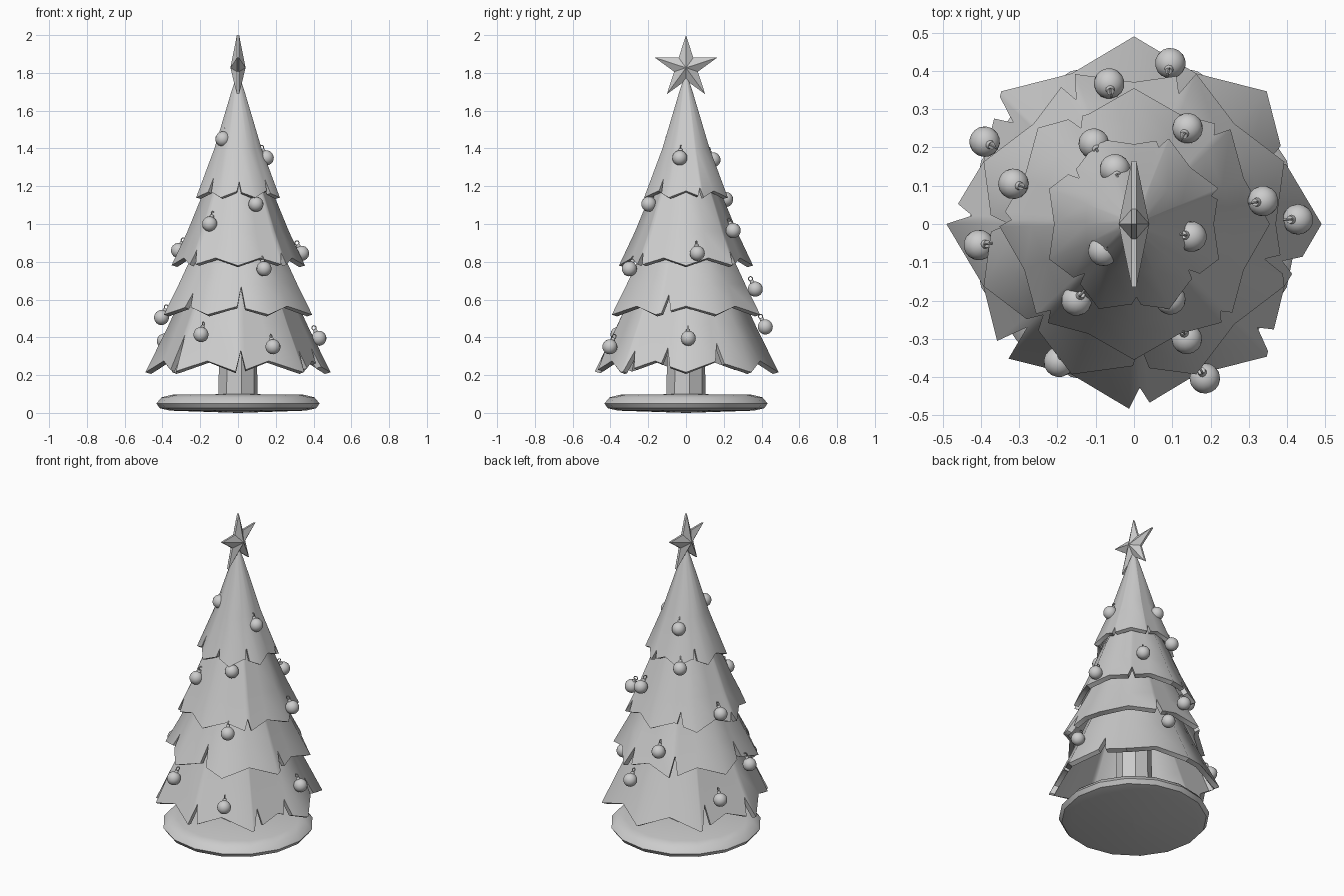
import bpy, bmesh, math
from mathutils import Vector, Matrix

if "Cube" in bpy.data.objects:
    bpy.data.objects.remove(bpy.data.objects["Cube"])


def finish(name, bm, angle=50):
    bmesh.ops.recalc_face_normals(bm, faces=bm.faces)
    me = bpy.data.meshes.new(name)
    bm.to_mesh(me)
    bm.free()
    ob = bpy.data.objects.new(name, me)
    bpy.context.collection.objects.link(ob)
    bpy.ops.object.select_all(action='DESELECT')
    ob.select_set(True)
    bpy.context.view_layer.objects.active = ob
    if angle:
        bpy.ops.object.shade_smooth_by_angle(angle=math.radians(angle))
    return ob


def skin(bm, rows, closed):
    """Bridge consecutive rings of vertices with quads."""
    pairs = list(zip(rows, rows[1:])) + ([(rows[-1], rows[0])] if closed else [])
    for a, b in pairs:
        n = len(a)
        for i in range(n):
            j = (i + 1) % n
            bm.faces.new((a[i], a[j], b[j], b[i]))


def lathe(name, profile, sides, turn=0):
    bm = bmesh.new()
    rows = [[bm.verts.new((r * math.cos(a), r * math.sin(a), z))
             for a in (math.tau * i / sides + math.radians(turn) for i in range(sides))]
            for r, z in profile]
    skin(bm, rows, False)
    bm.faces.new(rows[0])
    bm.faces.new(rows[-1])
    return finish(name, bm, 40)


def radius_at(profile, z):
    for (r0, z0), (r1, z1) in zip(profile, profile[1:]):
        if z >= z1 or (r1, z1) == profile[-1]:
            return r0 + (r1 - r0) * (z - z0) / (z1 - z0)


def tier(name, profile, turn, rise, notches, thick=0.03):
    """Octagonal hollow skirt with a zigzag hem and V-shaped cuts."""
    low = profile[-1][1]

    def base_hem(a):
        d = abs(((a - turn) % 45) - 22.5) / 22.5
        return low + rise * (1 - d)

    cols = {}
    for k in range(16):
        a = (turn + 22.5 * k) % 360
        if all(abs((a - n + 180) % 360 - 180) > 4 for n, _ in notches):
            cols[a] = base_hem(a)
    for a, depth in notches:
        for da, up in ((-3.5, 0), (0, depth), (3, 0)):
            cols[(a + da) % 360] = base_hem(a + da) + up
    cols = sorted(cols.items())
    bm = bmesh.new()

    def ring(zs, inset):
        out = []
        for (a, _), z in zip(cols, zs):
            local = math.radians(((a - turn) % 45) - 22.5)
            r = max(radius_at(profile, z) - inset, 0.005)
            r *= math.cos(math.pi / 8) / math.cos(local)
            t = math.radians(a)
            out.append(bm.verts.new((r * math.cos(t), r * math.sin(t), z - inset * 0.3)))
        return out

    hem = [h for _, h in cols]
    levels = [[z] * len(cols) for _, z in profile[:-1]] + [hem]
    rows = [ring(l, 0) for l in levels] + [ring(l, thick) for l in reversed(levels)]
    skin(bm, rows, True)
    return finish(name, bm)


# Foliage tiers, top to bottom
tier("foliage_top", [(0.012, 1.77), (0.035, 1.71), (0.135, 1.4), (0.24, 1.14)], 22.5, 0.035,
     [(20, .05), (72, .05), (140, .07), (225, .07), (272, .05), (320, .07)], 0.025)
tier("foliage_upper", [(0.12, 1.3), (0.2, 1.13), (0.27, 0.96), (0.355, 0.78)], 0, 0.04,
     [(48, .07), (119, .07), (178, .06), (226, .08), (315, .07)])
tier("foliage_middle", [(0.2, 0.97), (0.28, 0.8), (0.34, 0.68), (0.425, 0.52)], 22.5, 0.045,
     [(71, .1), (115, .11), (180, .09), (225, .07), (273, .11), (345, .09)])
tier("foliage_bottom", [(0.27, 0.68), (0.365, 0.47), (0.49, 0.215)], 0, 0.06,
     [(25, .1), (140, .12), (177, .11), (224, .2), (272, .11), (320, .1), (346, .09)])

# Trunk and round base
lathe("trunk", [(0.105, 0.03), (0.1, 0.6)], 8, 10)
lathe("base", [(0.005, 0.0), (0.36, 0.012), (0.415, 0.025), (0.432, 0.05),
               (0.405, 0.082), (0.35, 0.096), (0.005, 0.1)], 16)

# Tree-top star: faceted on both faces
bm = bmesh.new()
sides = []
for sx in (-1, 1):
    rim = []
    for i in range(10):
        r = 0.173 if i % 2 == 0 else 0.066
        a = math.pi / 2 + i * math.pi / 5
        rim.append(bm.verts.new((sx * 0.006, r * math.cos(a), 1.827 + r * math.sin(a))))
    peak = bm.verts.new((sx * 0.04, 0, 1.827))
    for i in range(10):
        bm.faces.new((rim[i], rim[(i + 1) % 10], peak))
    sides.append(rim)
skin(bm, sides, False)
finish("star", bm, None)

# Baubles with cap and hanging loop, leaning towards the tree
spots = [(.095, .42, .455), (-.065, .367, .655), (-.39, .215, .38), (.14, .25, .965),
         (-.105, .21, 1.13), (-.05, .143, 1.34), (-.315, .105, .86), (.337, .06, .845),
         (.428, .012, .395), (-.405, -.055, .505), (.15, -.033, 1.35), (-.08, -.07, 1.45),
         (-.15, -.2, 1.0), (.095, -.197, 1.105), (.138, -.3, .763), (-.196, -.36, .415),
         (.185, -.403, .35)]
for n, p in enumerate(spots):
    bm = bmesh.new()
    bmesh.ops.create_uvsphere(bm, u_segments=16, v_segments=10, radius=0.04)
    bmesh.ops.create_cone(bm, cap_ends=True, segments=10, radius1=0.012, radius2=0.01,
                          depth=0.014, matrix=Matrix.Translation((0, 0, 0.044)))
    loop = []
    for i in range(10):
        a = math.tau * i / 10
        d = Vector((math.cos(a), 0, math.sin(a)))
        loop.append([bm.verts.new(Vector((0, 0, 0.061)) + d * (0.011 + 0.003 * math.cos(b))
                                  + Vector((0, 0.003 * math.sin(b), 0)))
                     for b in (math.tau * k / 5 for k in range(5))])
    skin(bm, loop, True)
    inward = Vector((-p[0], -p[1], 0)).normalized()
    axis = Vector((0, 0, 1)).cross(inward)
    bmesh.ops.transform(bm, verts=bm.verts, matrix=Matrix.Translation(p)
                        @ Matrix.Rotation(math.radians(25), 4, axis)
                        @ Matrix.Rotation(math.atan2(p[1], p[0]), 4, 'Z'))
    finish(f"bauble_{n + 1}", bm)
